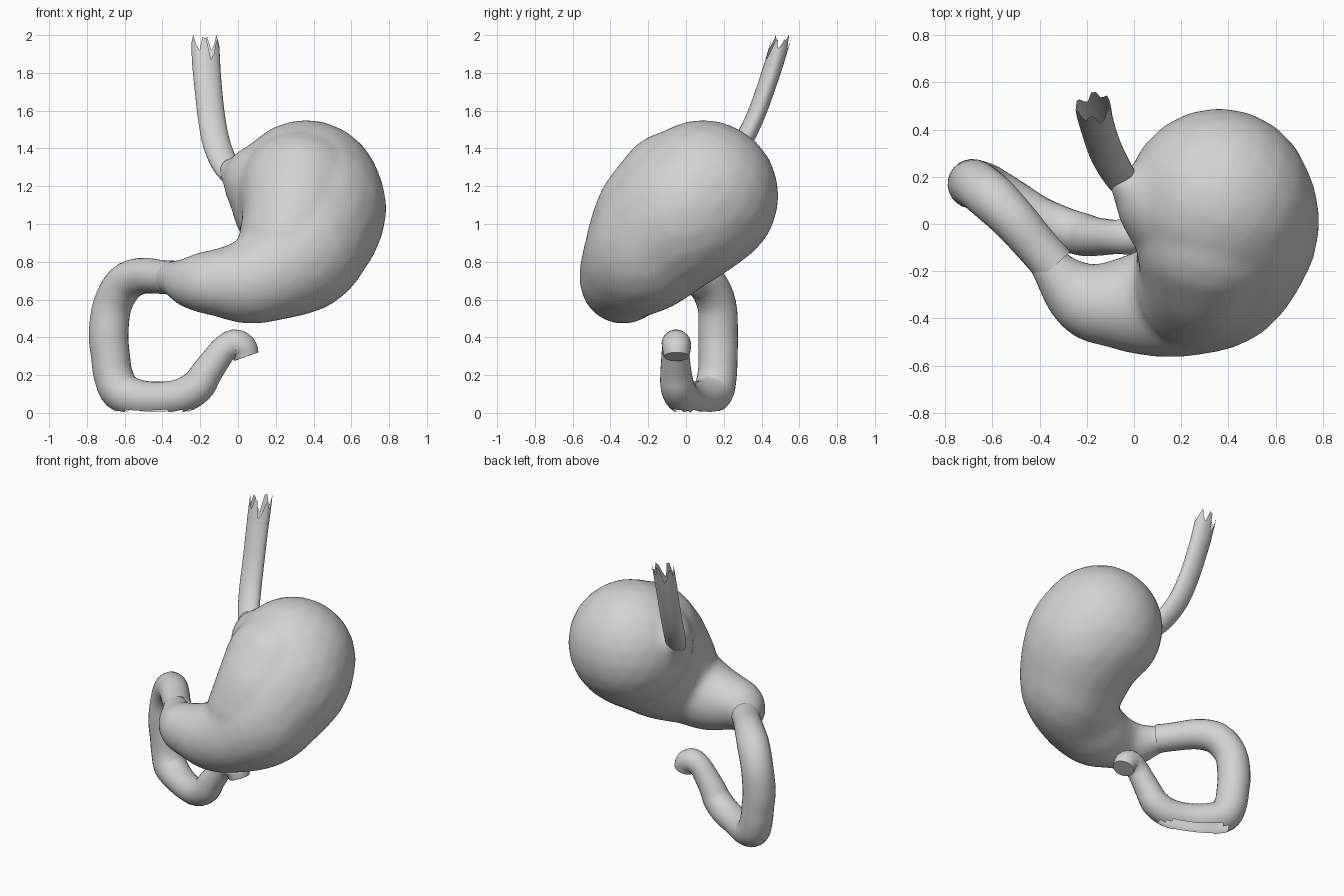
import bpy, bmesh, math
from mathutils import Vector, Matrix

default_cube = bpy.data.objects.get("Cube")
if default_cube:
    bpy.data.objects.remove(default_cube, do_unlink=True)

# Single plain grey
grey = bpy.data.materials.new("light_grey")
grey.use_nodes = True
colour = (0.65, 0.65, 0.65, 1)
grey.diffuse_color = colour
grey.node_tree.nodes["Principled BSDF"].inputs["Base Color"].default_value = colour


def sample(points, steps):
    """Smooth curve through points of any dimension (position plus radius)."""
    pts = [Vector(p) for p in points]
    pts = [pts[0] * 2 - pts[1]] + pts + [pts[-1] * 2 - pts[-2]]
    out = []
    for a, b, c, d in zip(pts, pts[1:], pts[2:], pts[3:]):
        for k in range(steps):
            t = k / steps
            out.append((b * 2 + (c - a) * t + (a * 2 - b * 5 + c * 4 - d) * t ** 2
                        + (b * 3 - a - c * 3 + d) * t ** 3) / 2)
    out.append(pts[-2])
    return out


def add_tube(bm, points, steps, segments, flatten=1.0):
    """Sweep an ellipse along a path; returns the rings of vertices."""
    path = sample(points, steps)
    centres = [p.xyz for p in path]
    side = Vector((1, 0, 0))
    rings = []
    for i, p in enumerate(path):
        tangent = (centres[min(i + 1, len(path) - 1)] - centres[max(i - 1, 0)]).normalized()
        side = (side - tangent * side.dot(tangent)).normalized()
        depth = tangent.cross(side)
        ring = []
        for k in range(segments):
            angle = math.tau * k / segments
            offset = side * math.cos(angle) + depth * math.sin(angle) * flatten
            ring.append(bm.verts.new(centres[i] + offset * p.w))
        rings.append(ring)
    for lower, upper in zip(rings, rings[1:]):
        bridge(bm, lower, upper)
    return rings


def bridge(bm, lower, upper):
    count = len(lower)
    for k in range(count):
        n = (k + 1) % count
        bm.faces.new((lower[k], lower[n], upper[n], upper[k]))


def add_chain(bm, points, steps):
    """Fill a path with closely overlapping balls of changing radius."""
    for p in sample(points, steps):
        bmesh.ops.create_icosphere(bm, subdivisions=3, radius=p.w,
                                   matrix=Matrix.Translation(p.xyz))


def finish(bm, name):
    bmesh.ops.recalc_face_normals(bm, faces=bm.faces)
    mesh = bpy.data.meshes.new(name)
    bm.to_mesh(mesh)
    bm.free()
    mesh.materials.append(grey)
    obj = bpy.data.objects.new(name, mesh)
    bpy.context.collection.objects.link(obj)
    bpy.ops.object.select_all(action='DESELECT')
    obj.select_set(True)
    bpy.context.view_layer.objects.active = obj
    bpy.ops.object.shade_smooth_by_angle(angle=math.radians(50))
    return obj


# Stomach sac: x, y, z, radius from the dome to the outlet
bm = bmesh.new()
add_chain(bm, [
    (.36, .09, 1.15, .403), (.395, 0, 1.07, .393), (.37, -.12, .96, .363),
    (.33, -.215, .85, .323), (.2, -.305, .75, .26), (.06, -.335, .695, .225),
    (-.08, -.34, .69, .185), (-.17, -.335, .69, .165), (-.25, -.29, .69, .135),
    (-.32, -.22, .71, .1), (-.36, -.17, .715, .087)], 7)
# Fuller front wall
add_chain(bm, [
    (.33, -.05, 1.17, .33), (.31, -.19, 1.05, .29), (.27, -.26, .91, .27)], 6)
# Neck where the gullet enters, blended into the sac
add_chain(bm, [
    (-.04, .17, 1.285, .066), (.02, .13, 1.26, .1),
    (.11, .1, 1.23, .19), (.22, .08, 1.19, .28)], 8)
# Ridge from the neck down the inner curve
add_chain(bm, [
    (-.03, .15, 1.265, .07), (.05, .03, 1.2, .1), (.14, -.1, 1.08, .11)], 8)
stomach = finish(bm, "stomach")
remesh = stomach.modifiers.new("merge", 'REMESH')
remesh.mode = 'VOXEL'
remesh.voxel_size = 0.02
remesh.use_smooth_shade = True
relax = stomach.modifiers.new("relax", 'SMOOTH')
relax.factor = 0.5
relax.iterations = 14

# Gullet: flattened tube with a torn upper rim
bm = bmesh.new()
rings = add_tube(bm, [
    (-.035, .165, 1.265, .066), (-.06, .2, 1.3, .07), (-.09, .25, 1.36, .073),
    (-.12, .31, 1.45, .074), (-.145, .38, 1.6, .073), (-.165, .45, 1.8, .074),
    (-.168, .463, 1.84, .075)], 4, 24, flatten=0.66)
lean = Vector((-.05, .3, 1))
drops = [.06, .03, 0, .05, .08, .01, .02, .13, .1, .04, .02, .07]
rim = []
for k, v in enumerate(rings[-1]):
    top = 2 - drops[k % len(drops)]
    rim.append(bm.verts.new(v.co + lean * (top - v.co.z)))
bridge(bm, rings[-1], rim)
finish(bm, "gullet")

# Intestine loop, capped at its far end
bm = bmesh.new()
rings = add_tube(bm, [
    (-.34, -.175, .715, .091), (-.41, -.095, .72, .09), (-.51, .02, .725, .096),
    (-.6, .11, .685, .103), (-.665, .163, .57, .103), (-.685, .17, .42, .105),
    (-.675, .17, .3, .103), (-.66, .165, .2, .104), (-.62, .145, .115, .107),
    (-.53, .1, .08, .097), (-.41, .03, .075, .09), (-.3, -.02, .09, .092),
    (-.215, -.045, .14, .09), (-.168, -.053, .21, .083), (-.115, -.055, .285, .076),
    (-.075, -.055, .335, .073), (-.02, -.052, .365, .077), (.025, -.05, .345, .076),
    (.045, -.05, .298, .068)], 4, 24)
bm.faces.new(rings[-1])
# Ragged opening along the underside of the loop
torn = [f for f in bm.faces if f.calc_center_median().z < 0.012]
bmesh.ops.delete(bm, geom=torn, context='FACES')
for v in bm.verts:
    v.co.z = max(v.co.z, 0)
finish(bm, "intestine_loop")
